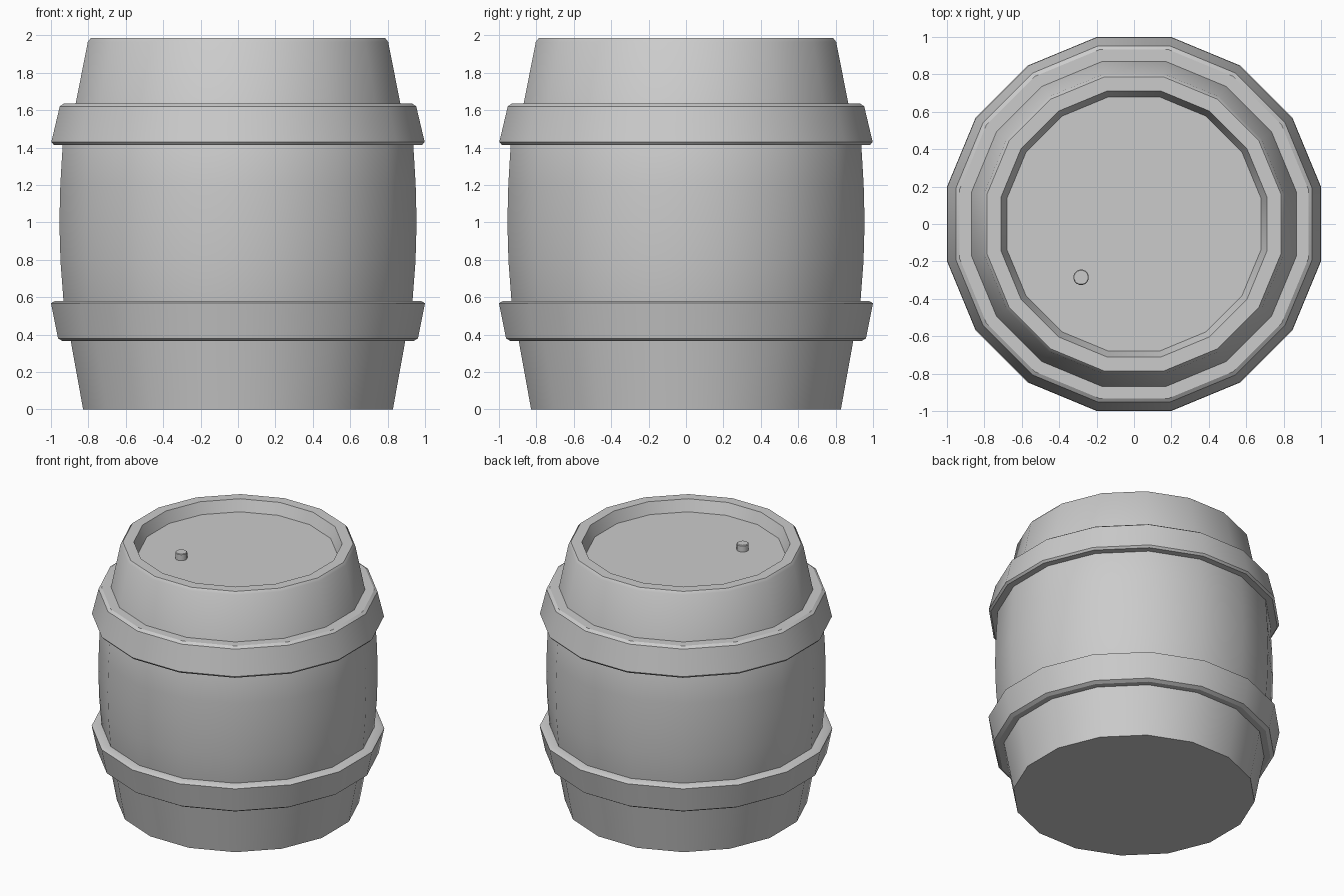
import bpy, bmesh
from math import cos, sin, pi, radians

if "Cube" in bpy.data.objects:
    bpy.data.objects.remove(bpy.data.objects["Cube"])


def lathe(name, profile, sides=16, centre=(0, 0), closed=False):
    """Revolve (flat-to-flat radius, z) points into a faceted solid, flats facing the axes."""
    bm = bmesh.new()
    step = 2 * pi / sides
    rings = []
    for apothem, z in profile:
        r = apothem / cos(step / 2)
        rings.append([bm.verts.new((centre[0] + r * cos((i + 0.5) * step),
                                    centre[1] + r * sin((i + 0.5) * step), z))
                      for i in range(sides)])
    pairs = list(zip(rings, rings[1:]))
    if closed:
        pairs.append((rings[-1], rings[0]))
    else:
        bm.faces.new(rings[0])
        bm.faces.new(rings[-1])
    for a, b in pairs:
        for i in range(sides):
            j = (i + 1) % sides
            bm.faces.new((a[i], a[j], b[j], b[i]))
    bmesh.ops.recalc_face_normals(bm, faces=bm.faces[:])
    mesh = bpy.data.meshes.new(name)
    bm.to_mesh(mesh)
    bm.free()
    obj = bpy.data.objects.new(name, mesh)
    bpy.context.collection.objects.link(obj)
    bpy.ops.object.select_all(action='DESELECT')
    obj.select_set(True)
    bpy.context.view_layer.objects.active = obj
    bpy.ops.object.shade_smooth_by_angle(angle=radians(30))
    return obj


# Bulging barrel body with a raised rim and recessed lid
lathe("barrel_body", [
    (0.828, 0), (0.894, 0.365), (0.933, 0.58), (0.949, 0.79), (0.955, 1.0),
    (0.950, 1.2), (0.937, 1.42), (0.868, 1.635), (0.803, 1.965),
    (0.787, 1.985), (0.712, 1.985), (0.68, 1.90)])

# Hoops: tapered bands with small bevels, widest toward the middle
lathe("upper_hoop", [
    (0.89, 1.415), (0.985, 1.415), (0.998, 1.43), (0.953, 1.62),
    (0.932, 1.635), (0.85, 1.635)], closed=True)
lathe("lower_hoop", [
    (0.88, 0.365), (0.937, 0.365), (0.962, 0.38), (1.0, 0.568),
    (0.978, 0.58), (0.90, 0.58)], closed=True)

# Small bung on the lid
lathe("lid_bung", [(0.041, 1.89), (0.041, 1.945), (0.037, 1.95)],
      centre=(-0.283, -0.285))
